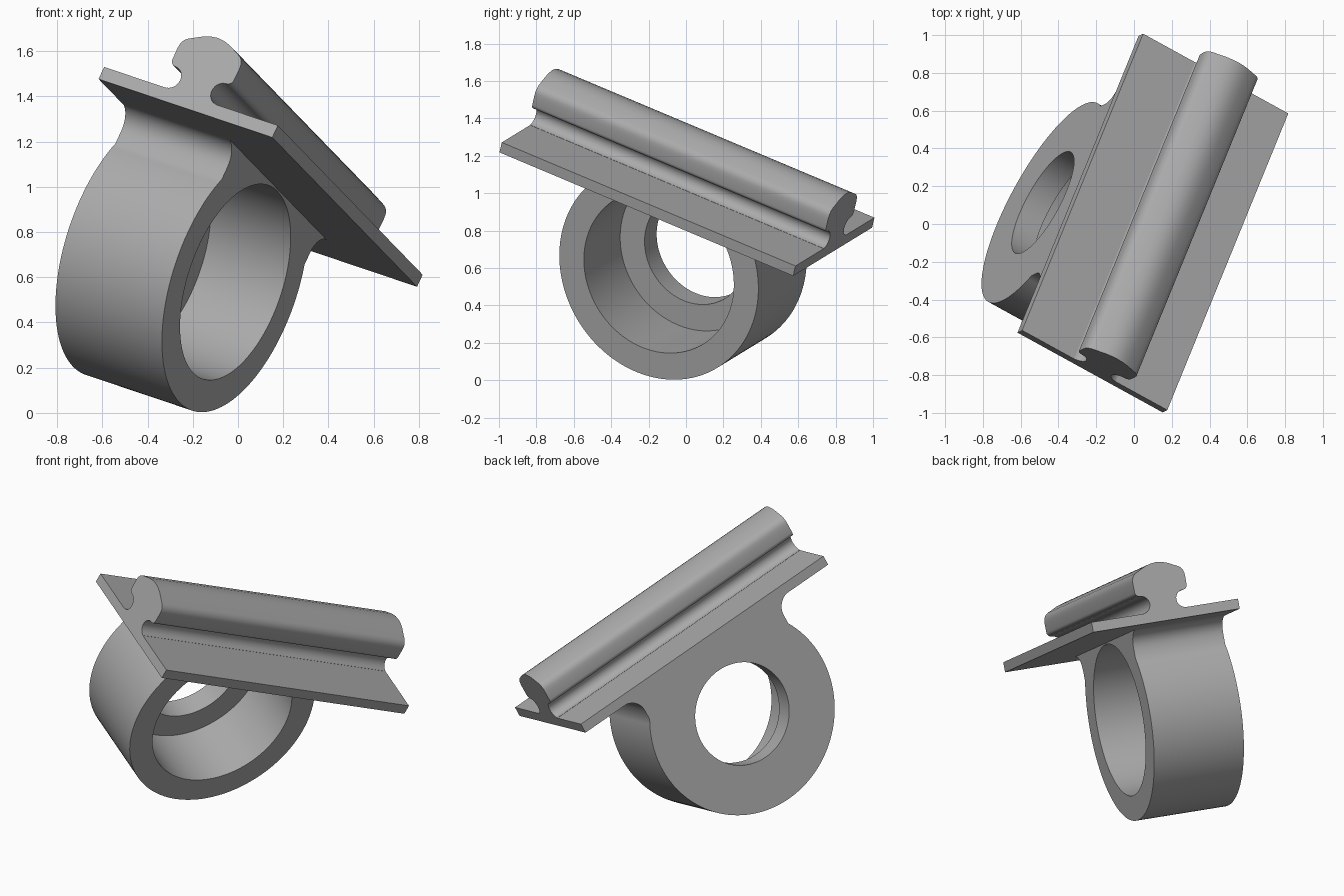
import bpy, bmesh, math
from mathutils import Matrix, Vector

cube = bpy.data.objects.get("Cube")
if cube:
    bpy.data.objects.remove(cube, do_unlink=True)

# Single grey material
grey = bpy.data.materials.new("plain grey")
grey.use_nodes = True
colour = (0.4, 0.4, 0.4, 1)
grey.diffuse_color = colour
grey.node_tree.nodes["Principled BSDF"].inputs["Base Color"].default_value = colour

# Tilted frame: local x runs across the plate, y along the rail, z out of the plate
along = Vector((0.352, 0.863, -0.363)).normalized()
across = Vector((0.842, -0.459, -0.284))
across = (across - along * across.dot(along)).normalized()
up = across.cross(along)
FRAME = Matrix.Translation((0.1, 0.005, 1.044)) @ Matrix((across, along, up)).transposed().to_4x4()

HALF_LENGTH = 0.91
HALF_WIDTH = 0.457
HALF_THICK = 0.03
FRONT, BACK = 0.107, -0.453   # ring faces along local x
AXIS = -0.49                  # ring centre below the plate


def arc(cx, cy, r, start, end, n):
    """Points on an arc, angles in degrees."""
    step = math.radians(end - start) / n
    a = math.radians(start)
    return [(cx + r * math.cos(a + i * step), cy + r * math.sin(a + i * step)) for i in range(n + 1)]


def mirrored(half):
    """Close a right-hand half outline with its mirror image."""
    return half + [(-x, y) for x, y in reversed(half) if abs(x) > 1e-5]


def prism(name, outline, start, end, axis):
    """Extrude an outline between two positions along local x or y."""
    def place(p, t):
        return Vector((t, p[0], p[1])) if axis == "x" else Vector((p[0], t, p[1]))
    bm = bmesh.new()
    face = bm.faces.new([bm.verts.new(place(p, start)) for p in outline])
    out = bmesh.ops.extrude_face_region(bm, geom=[face])["geom"]
    shift = place((0, 0), end - start)
    bmesh.ops.translate(bm, vec=shift, verts=[v for v in out if isinstance(v, bmesh.types.BMVert)])
    bmesh.ops.recalc_face_normals(bm, faces=bm.faces)
    mesh = bpy.data.meshes.new(name)
    bm.to_mesh(mesh)
    bm.free()
    mesh.materials.append(grey)
    obj = bpy.data.objects.new(name, mesh)
    obj.matrix_world = FRAME
    bpy.context.collection.objects.link(obj)
    return obj


def select(obj):
    bpy.ops.object.select_all(action="DESELECT")
    obj.select_set(True)
    bpy.context.view_layer.objects.active = obj


def combine(obj, other, operation):
    """Apply a boolean and remove the helper."""
    mod = obj.modifiers.new("join", "BOOLEAN")
    mod.operation, mod.object, mod.solver = operation, other, "EXACT"
    select(obj)
    bpy.ops.object.modifier_apply(modifier=mod.name)
    bpy.data.objects.remove(other, do_unlink=True)


# Ring body: round below, flaring through small fillets into the plate
half = arc(0, AXIS, 0.6, -90, 30, 40) + arc(0.62, -0.13, 0.1, 180, 90, 8) + [(0.62, 0.0)]
ring = prism("ring_body", mirrored(half), BACK, FRONT, "x")

# Wide bore from the front, narrower hole through the back wall
bores = ((0.452, BACK + 0.14, FRONT + 0.1), (0.305, BACK - 0.1, FRONT))
for radius, start, end in bores:
    cutter = prism("bore_cutter", arc(0, AXIS, radius, 0, 360, 96)[:-1], start, end, "x")
    cutter.hide_render = True
    combine(ring, cutter, "DIFFERENCE")

# Flat plate
corners = [(HALF_WIDTH, -HALF_THICK), (HALF_WIDTH, HALF_THICK)]
plate = prism("base_plate", mirrored(corners), -HALF_LENGTH, HALF_LENGTH, "y")

# Rail: undercut neck with a rounded head
half = [(0.13, 0.02), (0.13, HALF_THICK)]
half += arc(0.135, 0.083, 0.052, 265, 95, 12)
half += arc(0.135, 0.162, 0.027, -80, 0, 5)
half += [(0.163, 0.215)]
half += arc(0.105, 0.225, 0.057, 10, 60, 6)
half += [(0.07, 0.305), (0.035, 0.316), (0, 0.32)]
rail = prism("rail", mirrored(half), -HALF_LENGTH, HALF_LENGTH, "y")

for part in (ring, plate, rail):
    select(part)
    bpy.ops.object.shade_smooth_by_angle(angle=math.radians(35))
